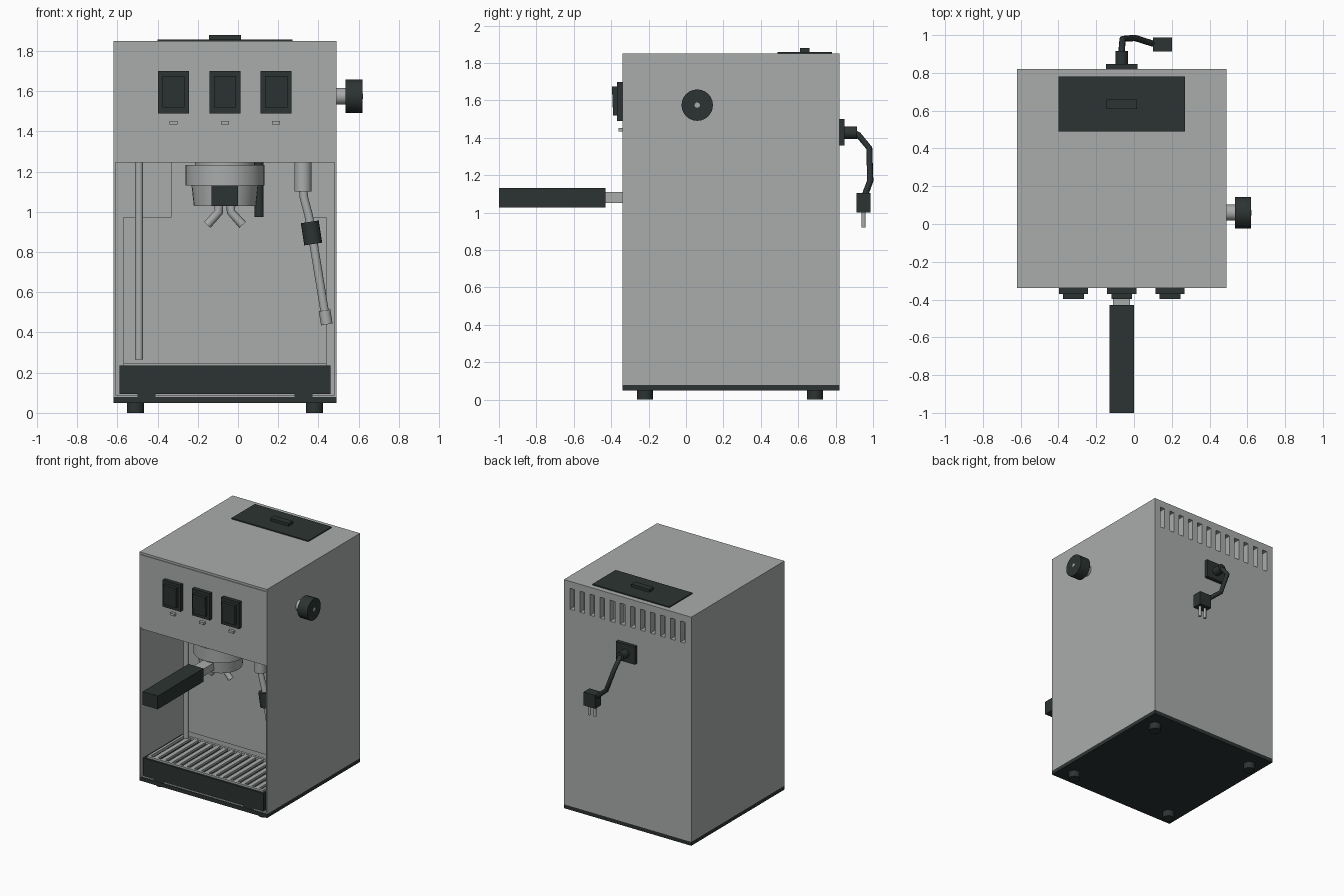
import bpy, bmesh, math
from mathutils import Vector

if "Cube" in bpy.data.objects:
    bpy.data.objects.remove(bpy.data.objects["Cube"])


def material(name, rgb):
    m = bpy.data.materials.new(name)
    m.diffuse_color = (*rgb, 1)
    m.use_nodes = True
    m.node_tree.nodes["Principled BSDF"].inputs["Base Color"].default_value = m.diffuse_color
    return m


STEEL = material("brushed steel", (0.40, 0.415, 0.415))
DARK = material("dark plastic", (0.025, 0.034, 0.032))
CX = -0.065  # centre line of the housing


def finish(bm, name, mat):
    me = bpy.data.meshes.new(name)
    bm.to_mesh(me)
    bm.free()
    ob = bpy.data.objects.new(name, me)
    bpy.context.collection.objects.link(ob)
    me.materials.append(mat)
    return ob


def boxes(name, ranges, mat):
    """One object from boxes given as (x0, x1, y0, y1, z0, z1)."""
    bm = bmesh.new()
    for x0, x1, y0, y1, z0, z1 in ranges:
        vs = bmesh.ops.create_cube(bm, size=1)["verts"]
        for v in vs:
            v.co = Vector(((x0 + x1) / 2 + v.co.x * (x1 - x0),
                           (y0 + y1) / 2 + v.co.y * (y1 - y0),
                           (z0 + z1) / 2 + v.co.z * (z1 - z0)))
    return finish(bm, name, mat)


def box(name, x0, x1, y0, y1, z0, z1, mat):
    return boxes(name, [(x0, x1, y0, y1, z0, z1)], mat)


def rod(name, p, q, r, mat, r2=None, sides=24):
    """Cylinder or cone from p to q."""
    p, q = Vector(p), Vector(q)
    bm = bmesh.new()
    bmesh.ops.create_cone(bm, cap_ends=True, segments=sides, radius1=r,
                          radius2=r if r2 is None else r2, depth=(q - p).length)
    rot = (q - p).to_track_quat('Z', 'Y').to_matrix()
    for v in bm.verts:
        v.co = rot @ v.co + (p + q) / 2
    ob = finish(bm, name, mat)
    bpy.context.view_layer.objects.active = ob
    ob.select_set(True)
    bpy.ops.object.shade_smooth_by_angle(angle=math.radians(35))
    ob.select_set(False)
    return ob


def tube(name, pts, r, mat):
    """Round tube along a list of points."""
    cu = bpy.data.curves.new(name, 'CURVE')
    cu.dimensions = '3D'
    cu.bevel_depth, cu.bevel_resolution, cu.use_fill_caps = r, 3, True
    sp = cu.splines.new('POLY')
    sp.points.add(len(pts) - 1)
    for s, p in zip(sp.points, pts):
        s.co = (*p, 1)
    ob = bpy.data.objects.new(name, cu)
    bpy.context.collection.objects.link(ob)
    cu.materials.append(mat)
    return ob


# Housing: thin outer skin, upper block over the brewing bay, rear block
boxes("side_panels", [(-0.62, -0.61, -0.34, 0.82, 0.08, 1.85),
                      (0.48, 0.49, -0.34, 0.82, 0.08, 1.85)], STEEL)
box("top_panel", -0.61, 0.48, -0.34, 0.82, 1.835, 1.85, STEEL)
upper = box("upper_housing", -0.61, 0.48, -0.335, 0.82, 1.245, 1.835, STEEL)
box("front_panel", -0.61, 0.48, -0.34, -0.335, 1.26, 1.83, STEEL)
box("rear_housing", -0.61, 0.48, 0.21, 0.82, 0.08, 1.245, STEEL)
box("bay_back_panel", -0.57, 0.44, 0.20, 0.21, 0.24, 0.975, STEEL)
box("bay_upper_panel", -0.33, 0.34, 0.195, 0.21, 0.975, 1.245, STEEL)
box("bay_floor", -0.61, 0.48, -0.335, 0.21, 0.08, 0.09, STEEL)
box("base_plate", -0.62, 0.49, -0.34, 0.82, 0.05, 0.08, DARK)
for i, (x, y) in enumerate([(x, y) for x in (-0.51, 0.38) for y in (-0.22, 0.69)]):
    rod(f"foot_{i + 1}", (x, y, 0), (x, y, 0.055), 0.043, DARK)

# Row of vent slots cut through the back
cutter = boxes("vent_cutter", [(CX + d - 0.02, CX + d + 0.02, 0.77, 0.9, 1.63, 1.795)
                               for d in [(i - 5.5) * 0.0877 for i in range(12)]], STEEL)
cutter.hide_render = True
cutter.hide_set(True)
cut = upper.modifiers.new("vents", 'BOOLEAN')
cut.operation, cut.object, cut.solver = 'DIFFERENCE', cutter, 'EXACT'

# Water tank lid on top
box("tank_lid", -0.40, 0.27, 0.49, 0.78, 1.85, 1.858, DARK)
box("lid_handle", -0.145, 0.015, 0.61, 0.66, 1.858, 1.88, DARK)

# Three rocker switches with indicator lamps
for i, x in enumerate((CX - 0.255, CX, CX + 0.255)):
    box(f"switch_frame_{i + 1}", x - 0.077, x + 0.077, -0.37, -0.34, 1.49, 1.70, DARK)
    rocker = box(f"switch_rocker_{i + 1}", x - 0.055, x + 0.055, -0.39, -0.37,
                 1.52, 1.675, DARK)
    for v in rocker.data.vertices:  # tilt the rocker face
        if v.co.y < -0.38 and v.co.z > 1.6:
            v.co.y -= 0.006
    box(f"indicator_{i + 1}", x - 0.02, x + 0.02, -0.362, -0.34, 1.435, 1.453, STEEL)

# Steam knob on the right side
rod("knob_shaft", (0.48, 0.06, 1.575), (0.54, 0.06, 1.575), 0.042, STEEL)
rod("steam_knob", (0.535, 0.06, 1.575), (0.62, 0.06, 1.575), 0.084, DARK)
rod("knob_cap", (0.61, 0.06, 1.575), (0.622, 0.06, 1.575), 0.014, STEEL)

# Drip tray: open dark box with a slatted steel grill
boxes("drip_tray", [(-0.59, 0.46, -0.34, -0.325, 0.095, 0.235),
                    (-0.59, 0.46, 0.14, 0.155, 0.095, 0.235),
                    (-0.59, -0.575, -0.325, 0.14, 0.095, 0.235),
                    (0.445, 0.46, -0.325, 0.14, 0.095, 0.235),
                    (-0.575, 0.445, -0.325, 0.14, 0.095, 0.11)], DARK)
boxes("tray_feet", [(x - 0.045, x + 0.045, -0.338, 0.1, 0.078, 0.1)
                    for x in (-0.455, 0.325)], DARK)
boxes("grill_frame", [(-0.57, 0.44, -0.32, -0.30, 0.225, 0.247),
                      (-0.57, 0.44, 0.115, 0.135, 0.225, 0.247),
                      (-0.57, -0.55, -0.30, 0.115, 0.225, 0.247),
                      (0.42, 0.44, -0.30, 0.115, 0.225, 0.247)], STEEL)
boxes("grill_slats", [(CX + d - 0.017, CX + d + 0.017, -0.30, 0.115, 0.228, 0.245)
                      for d in [(i - 7) * 0.063 for i in range(15)]], STEEL)

# Brew group with portafilter
GY = -0.12
rod("group_neck", (CX, GY, 1.22), (CX, GY, 1.25), 0.15, STEEL, sides=32)
rod("group_collar", (CX, GY, 1.13), (CX, GY, 1.232), 0.197, STEEL, sides=32)
rod("filter_basket", (CX, GY, 1.03), (CX, GY, 1.14), 0.155, STEEL, 0.167, sides=32)
box("handle_neck", CX - 0.045, CX + 0.045, -0.44, -0.24, 1.052, 1.11, STEEL)
box("portafilter_handle", CX - 0.066, CX + 0.066, -1.0, -0.43, 1.028, 1.132, DARK)
for side, s in (("left", -1), ("right", 1)):
    tube(f"spout_{side}", [(CX + s * 0.03, GY, 1.04), (CX + s * 0.03, GY, 1.0),
                           (CX + s * 0.088, GY, 0.935)], 0.022, STEEL)
rod("rear_hose", (0.105, 0.13, 0.975), (0.105, 0.13, 1.245), 0.023, DARK)

# Steam wand with dark grip, and the upright pipe on the left
WY = -0.18
rod("wand_joint", (0.323, WY, 1.10), (0.323, WY, 1.25), 0.043, STEEL)
tube("steam_wand", [(0.323, WY, 1.12), (0.328, WY, 1.07), (0.352, WY, 0.98),
                    (0.368, WY, 0.89), (0.435, WY, 0.48)], 0.022, STEEL)
rod("wand_grip", (0.357, WY, 0.95), (0.374, WY, 0.84), 0.045, DARK)
rod("wand_tip", (0.43, WY, 0.51), (0.442, WY, 0.44), 0.029, STEEL)
rod("overflow_pipe", (-0.492, 0.06, 0.265), (-0.492, 0.06, 1.25), 0.02, STEEL)

# Power inlet, cable and plug at the back
box("power_inlet", CX - 0.083, CX + 0.083, 0.82, 0.848, 1.36, 1.50, DARK)
rod("inlet_sleeve", (CX, 0.845, 1.427), (CX, 0.915, 1.427), 0.033, DARK)
tube("power_cable", [(CX, 0.90, 1.427), (CX, 0.922, 1.415), (-0.06, 0.98, 1.345),
                     (0.005, 0.985, 1.17), (0.10, 0.955, 1.09), (0.13, 0.95, 1.06)],
     0.017, DARK)
box("plug_body", 0.10, 0.202, 0.912, 0.987, 1.0, 1.105, DARK)
for i, x in enumerate((0.128, 0.174)):
    rod(f"plug_prong_{i + 1}", (x, 0.95, 0.92), (x, 0.95, 1.01), 0.011, STEEL, sides=12)
